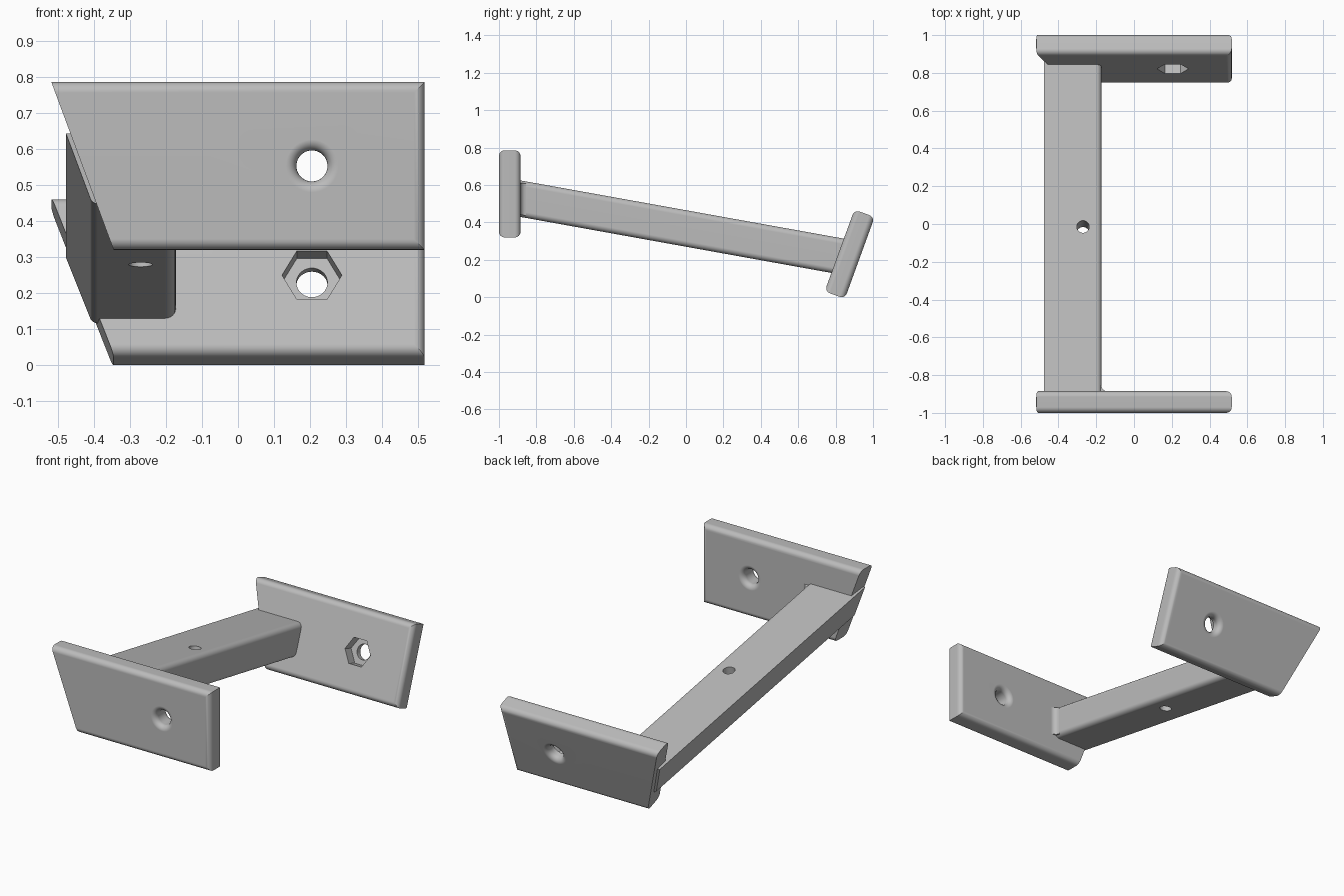
import bpy, bmesh
from math import cos, sin, pi, radians, sqrt, atan
from mathutils import Matrix

if "Cube" in bpy.data.objects:
    bpy.data.objects.remove(bpy.data.objects["Cube"])

grey = bpy.data.materials.new("plain grey")
grey.use_nodes = True
grey.diffuse_color = (0.5, 0.5, 0.5, 1)
grey.node_tree.nodes["Principled BSDF"].inputs["Base Color"].default_value = (0.5, 0.5, 0.5, 1)

HALF_X, THICK, HEIGHT, ROUND = 0.5175, 0.115, 0.465, 0.03
SLOPE = 0.18            # fall of the arm per unit of y
HOLE_X = 0.205


def finish(name, bm, matrix=Matrix()):
    bmesh.ops.recalc_face_normals(bm, faces=bm.faces)
    mesh = bpy.data.meshes.new(name)
    bm.to_mesh(mesh)
    bm.free()
    mesh.materials.append(grey)
    obj = bpy.data.objects.new(name, mesh)
    obj.matrix_world = matrix
    bpy.context.collection.objects.link(obj)
    return obj


def skin(rings):
    """Closed solid through a series of matching point rings."""
    bm = bmesh.new()
    loops = [[bm.verts.new(p) for p in ring] for ring in rings]
    for a, b in zip(loops, loops[1:]):
        for i in range(len(a)):
            j = (i + 1) % len(a)
            bm.faces.new((a[i], a[j], b[j], b[i]))
    bm.faces.new(loops[0])
    bm.faces.new(loops[-1])
    bmesh.ops.recalc_face_normals(bm, faces=bm.faces)
    return bm


def round_edges(bm, rule, radius):
    edges = [e for e in bm.edges if rule(*e.verts)]
    bmesh.ops.bevel(bm, geom=edges, offset=radius, segments=6, profile=0.5,
                    affect='EDGES', clamp_overlap=True)


def lathe_cutter(profile, sides, matrix):
    """Turned solid along y from (y, radius) pairs."""
    angles = [2 * pi * i / sides for i in range(sides)]
    rings = [[(r * cos(a), y, r * sin(a)) for a in angles] for y, r in profile]
    return finish("cutter", skin(rings), matrix)


def activate(obj):
    bpy.ops.object.select_all(action='DESELECT')
    obj.select_set(True)
    bpy.context.view_layer.objects.active = obj


def cut(obj, cutter):
    activate(obj)
    mod = obj.modifiers.new("cut", 'BOOLEAN')
    mod.operation, mod.solver, mod.object = 'DIFFERENCE', 'EXACT', cutter
    bpy.context.view_layer.update()
    bpy.ops.object.modifier_apply(modifier=mod.name)
    bpy.data.objects.remove(cutter)


def smooth(obj):
    activate(obj)
    bpy.ops.object.shade_smooth_by_angle(angle=radians(30))
    obj.modifiers.new("even shading", 'WEIGHTED_NORMAL').keep_sharp = True


def hole_profile(flare_front):
    """Bore with a rounded mouth on the back, and on the front if asked."""
    r, h, steps = 0.043, THICK / 2, 6
    mouth = []
    for i in range(steps + 1):
        a = pi / 2 * i / steps
        mouth.append((h - ROUND + ROUND * sin(a), r + ROUND * (1 - cos(a))))
    mouth.append((h + 0.02, r + ROUND))
    front = [(-y, q) for y, q in reversed(mouth)] if flare_front else [(-h - 0.02, r)]
    return front + mouth


def end_plate(name, matrix, hex_pocket):
    t, h = THICK / 2, HEIGHT / 2
    outline = [(-HALF_X, h), (HALF_X, h), (HALF_X, -h), (-0.345, -h)]
    bm = skin([[(x, y, z) for x, z in outline] for y in (-t, t)])
    # every edge is rounded except those of the slanted end and the square corners
    round_edges(bm, lambda a, b: abs(a.co.y - b.co.y) < 0.001
                and max(a.co.x, b.co.x) > 0, ROUND)
    plate = finish(name, bm, matrix)
    at_hole = matrix @ Matrix.Translation((HOLE_X, 0, 0))
    cut(plate, lathe_cutter(hole_profile(not hex_pocket), 48, at_hole))
    if hex_pocket:
        cut(plate, lathe_cutter([(-t - 0.02, 0.083), (0.003, 0.083)], 6, at_hole))
    smooth(plate)


# End plates: one upright, one leaning back with a nut pocket
end_plate("front_plate", Matrix.Translation((0, -1 + THICK / 2, 0.5525)), False)
end_plate("rear_plate", Matrix.Translation((0, 0.875, 0.23))
          @ Matrix.Rotation(radians(-20), 4, 'X'), True)


# Sloping arm with a slanted outer side
def arm_point(x, y, drop):
    return (x, y, 0.465 - SLOPE * y - drop)


DEPTH = 0.195
section = [(-0.477, 0), (-0.172, 0), (-0.172, DEPTH), (-0.404, DEPTH)]
front = [arm_point(x, -0.985, d) for x, d in section]
back = [arm_point(x, 0.925 - 0.36 * d, d) for x, d in section]
bm = skin([front, back])
round_edges(bm, lambda a, b: abs(a.co.y - b.co.y) > 1 and a.co.x > -0.3, ROUND)
round_edges(bm, lambda a, b: abs(a.co.y - b.co.y) > 1
            and abs(a.co.x + 0.404) < 0.001 and abs(b.co.x + 0.404) < 0.001, 0.015)
arm = finish("arm", bm)
tilt = Matrix.Rotation(pi / 2 - atan(SLOPE), 4, 'X')
cut(arm, lathe_cutter([(-0.3, 0.033), (0.3, 0.033)], 32,
                      Matrix.Translation((-0.27, -0.032, 0.37)) @ tilt))
smooth(arm)

# Concave fillet where the arm meets the front plate
x0, y0 = -0.172, -1 + THICK
curve = [(x0 + ROUND * (1 - cos(a)), y0 + ROUND * (1 - sin(a)))
         for a in (pi / 2 * i / 6 for i in range(7))]
outline = [(x0 - 0.02, y0 - 0.02), (x0 - 0.02, y0 + ROUND)] + curve + [(x0 + ROUND, y0 - 0.02)]
fillet = finish("arm_fillet", skin([[arm_point(x, y, d) for x, y in outline]
                                    for d in (0.012, DEPTH - 0.012)]))
smooth(fillet)
